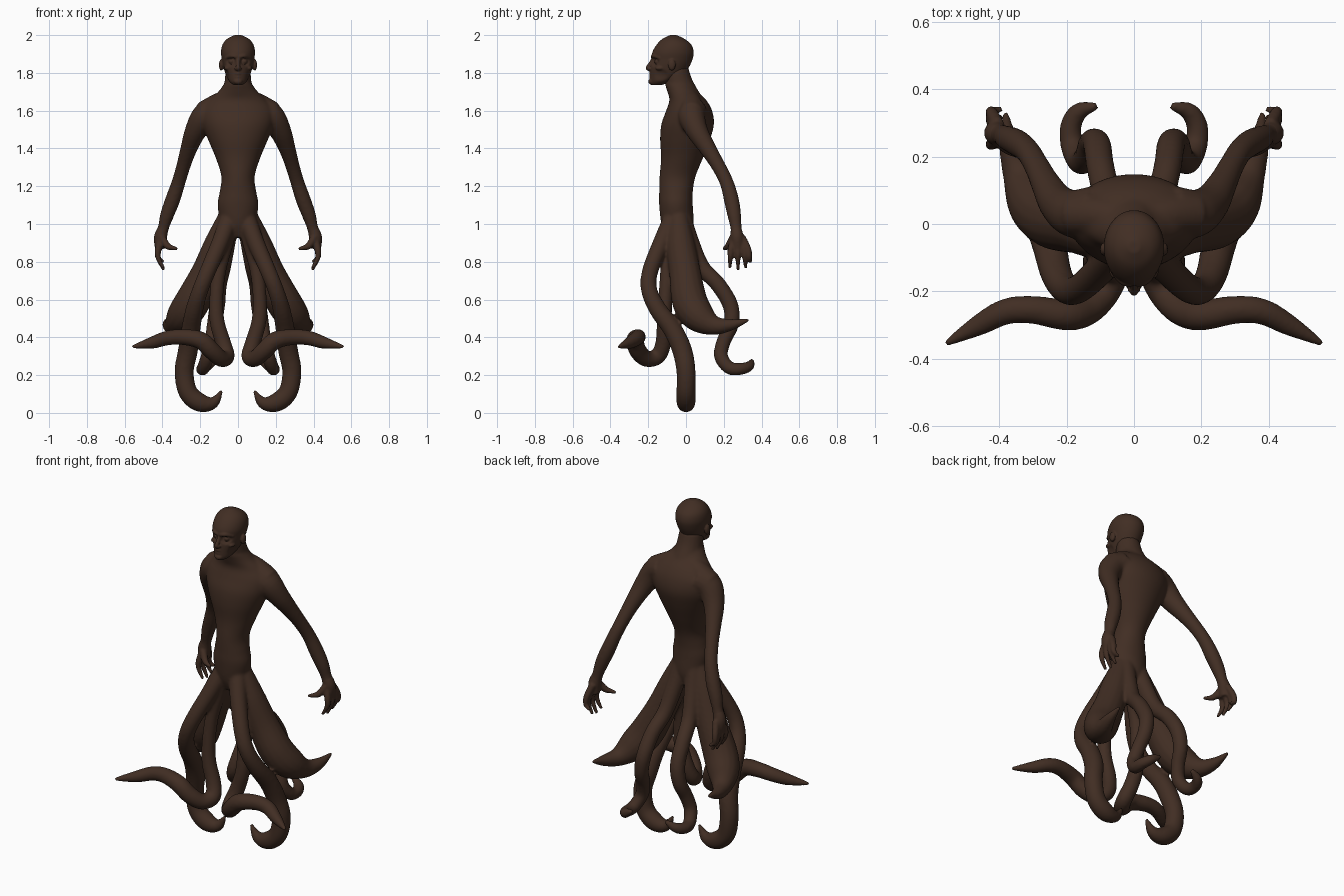
import bpy, bmesh, math
from mathutils import Vector, Matrix

skin = bpy.data.materials.new("dark brown skin")
skin.diffuse_color = (0.053, 0.027, 0.017, 1)


def spline(pts, n):
    """Catmull-Rom resampling of points of any dimension."""
    p = [pts[0]] + list(pts) + [pts[-1]]
    out = []
    for i in range(1, len(p) - 2):
        for k in range(n):
            t = k / n
            out.append([0.5 * (2 * b + (c - a) * t + (2 * a - 5 * b + 4 * c - d) * t * t
                               + (3 * b - a - 3 * c + d) * t ** 3)
                        for a, b, c, d in zip(p[i - 1], p[i], p[i + 1], p[i + 2])])
    return out + [list(pts[-1])]


def skin_rings(bm, rings):
    vs = [[bm.verts.new(c) for c in r] for r in rings]
    n = len(vs[0])
    for a, b in zip(vs, vs[1:]):
        for i in range(n):
            bm.faces.new((a[i], a[(i + 1) % n], b[(i + 1) % n], b[i]))
    bm.faces.new(vs[0][::-1])
    bm.faces.new(vs[-1])


def tube(bm, pts, n=5, seg=16):
    """Round tube through (x, y, z, radius) points."""
    s = spline(pts, n)
    c = [Vector(q[:3]) for q in s]
    rings, u = [], None
    for i, q in enumerate(s):
        t = (c[min(i + 1, len(c) - 1)] - c[max(i - 1, 0)]).normalized()
        u = t.orthogonal() if u is None else u - t * u.dot(t)
        u.normalize()
        v = t.cross(u)
        r = max(q[3], 0.004)
        rings.append([c[i] + (u * math.cos(a) + v * math.sin(a)) * r
                      for a in (2 * math.pi * k / seg for k in range(seg))])
    skin_rings(bm, rings)


def both(bm, pts, **kw):
    """The tube and its mirror image."""
    tube(bm, pts, **kw)
    tube(bm, [(-x, y, z, r) for x, y, z, r in pts], **kw)


def loft(bm, secs, n=6, seg=48):
    """Level ovals from (z, front y, back y, half width)."""
    rings = []
    for z, f, b, w in spline(secs, n):
        rings.append([Vector((w * math.cos(a), (f + b) / 2 + (b - f) / 2 * math.sin(a), z))
                      for a in (2 * math.pi * k / seg for k in range(seg))])
    skin_rings(bm, rings)


def ball(bm, loc, size):
    bmesh.ops.create_uvsphere(bm, u_segments=20, v_segments=12, radius=1,
                              matrix=Matrix.Translation(loc) @ Matrix.Diagonal((*size, 1)))


def finish(bm, name, voxel, smooth):
    bmesh.ops.recalc_face_normals(bm, faces=bm.faces)
    me = bpy.data.meshes.new(name)
    bm.to_mesh(me)
    bm.free()
    me.materials.append(skin)
    ob = bpy.data.objects.new(name, me)
    bpy.context.collection.objects.link(ob)
    m = ob.modifiers.new("fuse", 'REMESH')
    m.mode, m.voxel_size, m.use_smooth_shade = 'VOXEL', voxel, True
    m = ob.modifiers.new("soften", 'SMOOTH')
    m.factor, m.iterations = 0.5, smooth
    for p in me.polygons:
        p.use_smooth = True


# ---- body: torso, neck, arms and tentacles fused together
bm = bmesh.new()
loft(bm, [(.93, -.10, .02, .06), (1.0, -.13, .04, .09), (1.1, -.142, .036, .108),
          (1.17, -.142, .036, .097), (1.25, -.14, .05, .088), (1.35, -.132, .09, .118),
          (1.45, -.137, .128, .16), (1.53, -.13, .148, .19), (1.6, -.105, .138, .195),
          (1.655, -.088, .108, .155), (1.7, -.098, .065, .105), (1.74, -.112, .035, .075)])
tube(bm, [(0, .0, 1.66, .08), (0, -.035, 1.74, .073), (0, -.052, 1.82, .065)])
both(bm, [(.02, .01, 1.675, .05), (.1, .025, 1.635, .06), (.18, .03, 1.585, .065)])

# arms
both(bm, [(.11, .04, 1.6, .075), (.175, .03, 1.568, .073), (.225, .06, 1.49, .058),
          (.26, .115, 1.4, .045), (.288, .17, 1.31, .038), (.315, .215, 1.22, .037),
          (.345, .24, 1.13, .04), (.375, .255, 1.05, .037), (.395, .265, .98, .03),
          (.41, .27, .93, .035), (.41, .275, .89, .025)])

# broad side tentacles, swelling low and swept back to a point
both(bm, [(.05, -.04, 1.05, .05), (.1, -.03, .9, .076), (.165, -.005, .74, .084),
          (.24, .02, .59, .094), (.295, .07, .51, .086), (.34, .15, .463, .052),
          (.37, .24, .467, .031), (.382, .335, .493, .008)])
# curled standing tentacles
both(bm, [(.045, -.07, 1.03, .05), (.095, -.13, .9, .046), (.16, -.19, .75, .043),
          (.2, -.195, .65, .043), (.23, -.15, .55, .047), (.25, -.07, .44, .051),
          (.265, -.02, .33, .053), (.285, 0, .22, .051), (.265, 0, .11, .051),
          (.2, 0, .054, .05), (.13, 0, .055, .032), (.085, 0, .12, .008)])
# front tentacles reaching outward
both(bm, [(.035, -.075, 1.03, .045), (.065, -.085, .9, .042), (.1, -.1, .75, .037),
          (.115, -.11, .6, .037), (.11, -.115, .48, .04), (.078, -.12, .37, .042),
          (.06, -.15, .3, .043), (.09, -.21, .287, .044), (.14, -.255, .33, .047),
          (.2, -.27, .385, .047), (.3, -.255, .402, .042), (.38, -.26, .395, .039),
          (.46, -.30, .37, .032), (.56, -.356, .349, .01)])
# rear tentacles
both(bm, [(.04, -.02, 1.03, .05), (.06, .025, .9, .047), (.08, .085, .77, .043),
          (.1, .17, .68, .042), (.11, .235, .57, .042), (.125, .24, .47, .04),
          (.14, .2, .38, .038), (.16, .185, .3, .037), (.183, .23, .238, .035),
          (.188, .29, .233, .032), (.162, .335, .248, .027), (.11, .35, .278, .012)])
finish(bm, "body", .0075, 10)

# ---- hands: palm, four fingers and a thumb each side
bm = bmesh.new()
both(bm, [(.395, .265, .98, .028), (.41, .27, .93, .035), (.41, .275, .87, .03)])
for d, drop in ((-.035, .765), (.005, .755), (.042, .765), (.065, .80)):
    both(bm, [(.405, .27 + d * .4, .93, .02), (.422, .27 + d * .9, .865, .018),
              (.422, .27 + d, .82, .014), (.393, .27 + d * 1.1, drop, .008)])
both(bm, [(.405, .25, .93, .02), (.375, .225, .885, .018), (.35, .21, .875, .013),
          (.32, .2, .868, .008)])
finish(bm, "hands", .006, 4)

# ---- head with sunken eye sockets and cheeks
bm = bmesh.new()
loft(bm, [(1.735, -.185, -.13, .022), (1.755, -.19, -.075, .047), (1.79, -.19, -.01, .064),
          (1.83, -.187, .016, .077), (1.87, -.182, .034, .085), (1.91, -.178, .041, .09),
          (1.95, -.155, .028, .082), (1.98, -.125, -.008, .058), (2.0, -.085, -.05, .018)])
for s in (1, -1):
    for loc, rad, depth in (((s * .036, -.165, 1.862), .03, .024),
                            ((s * .058, -.13, 1.79), .034, .012)):
        for v in bm.verts:
            d = (v.co - Vector(loc)).length / rad
            if d < 1:
                k = depth * (1 - d * d)
                v.co.y += k
                v.co.x -= s * k * .4
    ball(bm, (s * .034, -.152, 1.86), (.016, .016, .014))       # eyeball
    ball(bm, (s * .058, -.137, 1.825), (.016, .026, .012))      # cheekbone
    ball(bm, (s * .089, -.075, 1.842), (.012, .02, .03))        # ear
    ball(bm, (s * .01, -.193, 1.822), (.009, .012, .008))       # nostril
both(bm, [(.005, -.178, 1.884, .009), (.035, -.17, 1.89, .011), (.066, -.135, 1.878, .008)])
tube(bm, [(0, -.172, 1.88, .009), (0, -.188, 1.85, .01), (0, -.202, 1.826, .012),
          (0, -.19, 1.815, .008)])
for z, y in ((1.796, -.187), (1.778, -.186)):                   # lips
    tube(bm, [(-.03, y + .022, z - .002, .005), (0, y, z, .009), (.03, y + .022, z - .002, .005)])
ball(bm, (0, -.183, 1.754), (.024, .017, .016))                 # chin
finish(bm, "head", .0045, 3)
